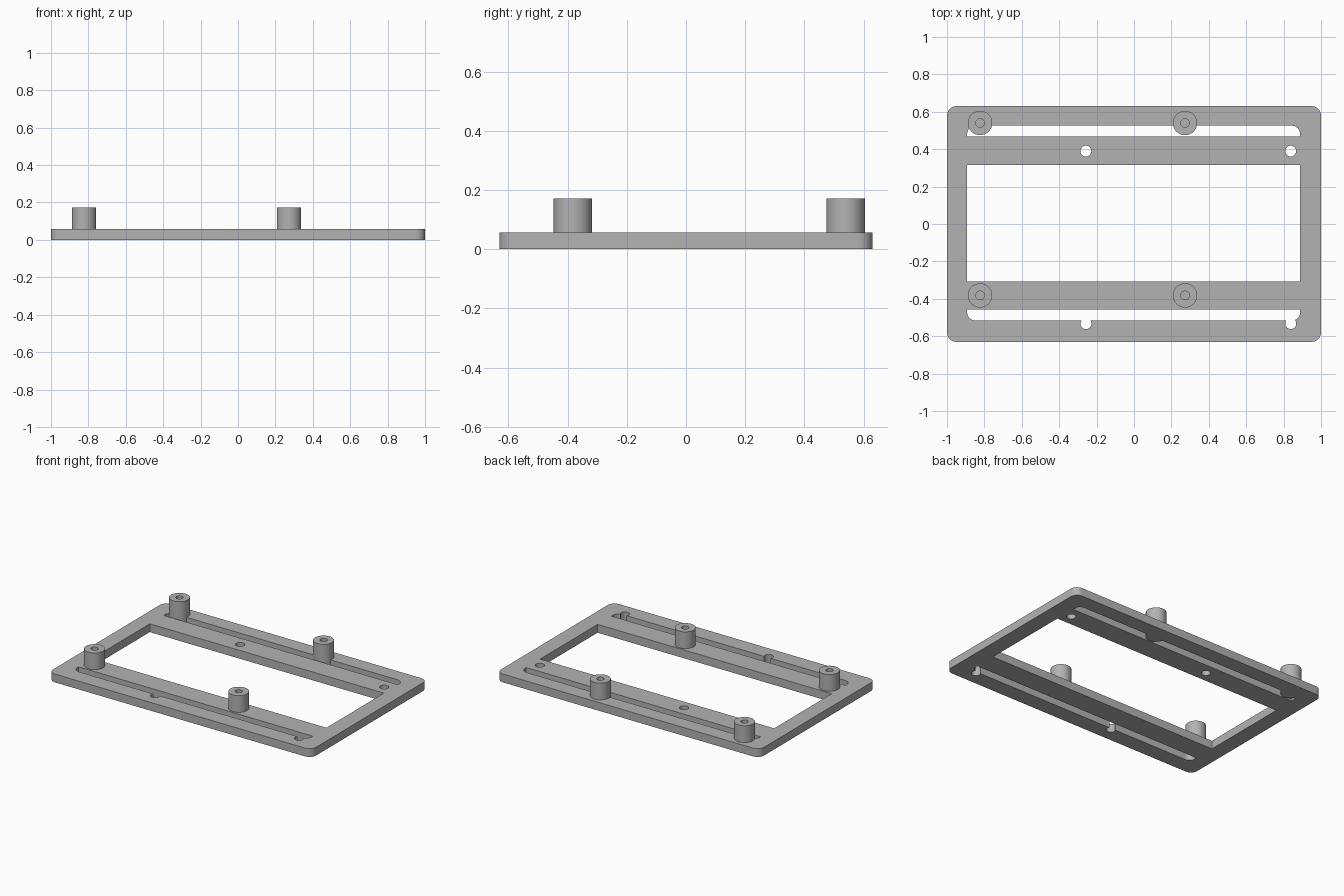
import bpy
import bmesh
from math import cos, sin, pi, radians

cube = bpy.data.objects.get("Cube")
if cube:
    bpy.data.objects.remove(cube, do_unlink=True)

PLATE_TOP = 0.057
POST_TOP = 0.172
SIDES = 48

grey = bpy.data.materials.new("plain grey")
grey.use_nodes = True
colour = (0.45, 0.45, 0.45, 1)
grey.diffuse_color = colour
grey.node_tree.nodes["Principled BSDF"].inputs["Base Color"].default_value = colour


def add_object(name, bm):
    bmesh.ops.recalc_face_normals(bm, faces=bm.faces)
    mesh = bpy.data.meshes.new(name)
    bm.to_mesh(mesh)
    bm.free()
    mesh.materials.append(grey)
    obj = bpy.data.objects.new(name, mesh)
    bpy.context.collection.objects.link(obj)
    return obj


def activate(obj):
    bpy.ops.object.select_all(action="DESELECT")
    obj.select_set(True)
    bpy.context.view_layer.objects.active = obj


def prism(name, outline, z0, z1):
    bm = bmesh.new()
    face = bm.faces.new([bm.verts.new((x, y, z0)) for x, y in outline])
    top = bmesh.ops.extrude_face_region(bm, geom=[face])["geom"]
    verts = [v for v in top if isinstance(v, bmesh.types.BMVert)]
    bmesh.ops.translate(bm, verts=verts, vec=(0, 0, z1 - z0))
    return add_object(name, bm)


def circle(x, y, radius):
    return [(x + radius * cos(2 * pi * i / SIDES), y + radius * sin(2 * pi * i / SIDES))
            for i in range(SIDES)]


def rounded_rect(x0, x1, y0, y1, low_radius, high_radius):
    """Rectangle with one radius for its two low-y corners and one for the high-y ones."""
    points = []
    for i, (x, sx, y, sy, r) in enumerate((
            (x1, -1, y1, -1, high_radius), (x0, 1, y1, -1, high_radius),
            (x0, 1, y0, 1, low_radius), (x1, -1, y0, 1, low_radius))):
        steps = 8 if r else 0
        for k in range(steps + 1):
            a = (i + k / max(steps, 1)) * pi / 2
            points.append((x + sx * r + r * cos(a), y + sy * r + r * sin(a)) if r else (x, y))
    return points


def cut(target, outline, z0=-0.1, z1=0.3):
    cutter = prism("cutter", outline, z0, z1)
    cutter.hide_render = True
    mod = target.modifiers.new("cut", "BOOLEAN")
    mod.operation = "DIFFERENCE"
    mod.solver = "EXACT"
    mod.object = cutter
    activate(target)
    bpy.ops.object.modifier_apply(modifier=mod.name)
    bpy.data.objects.remove(cutter, do_unlink=True)


def smooth(obj):
    activate(obj)
    bpy.ops.object.shade_smooth_by_angle(angle=radians(30))


# Flat frame with a central window and a long slot outside each crossbar
frame = prism("base_frame", rounded_rect(-1, 1, -0.63, 0.63, 0.05, 0.05), 0, PLATE_TOP)
LEFT, RIGHT = -0.892, 0.888
cut(frame, rounded_rect(LEFT, RIGHT, -0.308, 0.316, 0, 0))
cut(frame, rounded_rect(LEFT, RIGHT, 0.467, 0.526, 0, 0.045))
cut(frame, rounded_rect(LEFT, RIGHT, -0.517, -0.458, 0.045, 0))

# Through holes, the front pair breaking into the front slot
for x in (-0.257, 0.838):
    for y in (0.39, -0.533):
        cut(frame, circle(x, y, 0.029))
smooth(frame)

# Standoff posts with blind screw holes; the back pair fills part of the back slot
for x, side in ((-0.823, "right"), (0.273, "left")):
    for y, end, base in ((0.54, "back", 0), (-0.382, "front", 0.03)):
        post = prism(f"post_{end}_{side}", circle(x, y, 0.065), base, POST_TOP)
        cut(post, circle(x, y, 0.023), PLATE_TOP)
        smooth(post)
